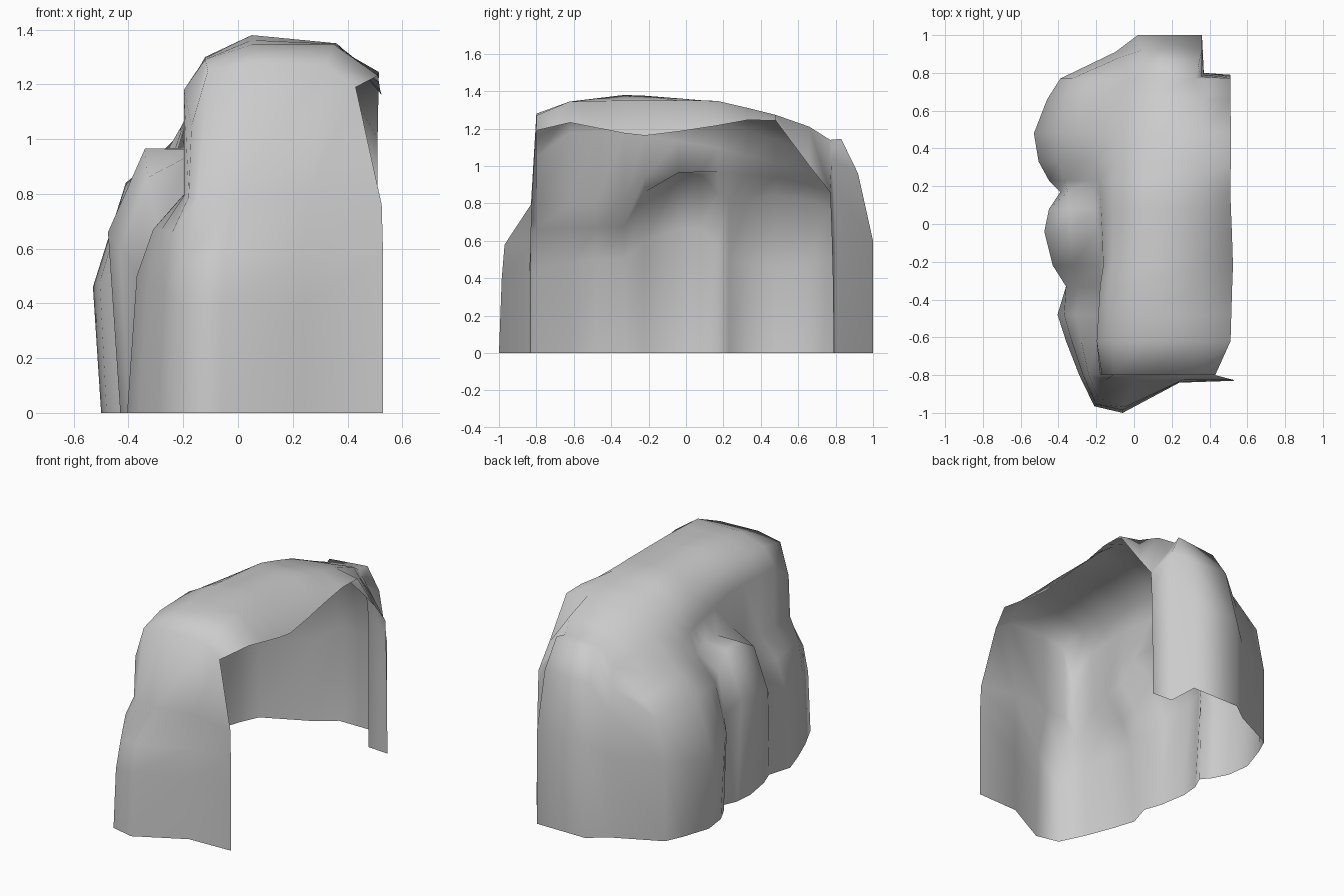
import bpy, bmesh, math

# Lower lobed wall: y, foot x, belly (x, z), shoulder (x, z)
LOWER = [
    (-0.80, -0.29, -0.27, 0.45, -0.24, 0.66),
    (-0.62, -0.36, -0.33, 0.48, -0.28, 0.67),
    (-0.48, -0.405, -0.37, 0.50, -0.31, 0.67),
    (-0.33, -0.36, -0.36, 0.50, -0.29, 0.68),
    (-0.22, -0.40, -0.43, 0.60, -0.33, 0.86),
    (-0.04, -0.43, -0.475, 0.66, -0.34, 0.965),
    (0.08, -0.42, -0.45, 0.66, -0.34, 0.955),
    (0.17, -0.38, -0.39, 0.58, -0.35, 0.85),
    (0.23, -0.43, -0.45, 0.50, -0.37, 0.81),
    (0.33, -0.48, -0.505, 0.48, -0.40, 0.82),
    (0.48, -0.50, -0.53, 0.46, -0.41, 0.84),
    (0.66, -0.44, -0.46, 0.48, -0.36, 0.82),
    (0.77, -0.39, -0.39, 0.50, -0.33, 0.77),
]
# Hood: y, then (x, z) for neck, side, side top, crest left, crest right, open rim
HOOD = [
    (-0.80, -0.18, 0.79, -0.17, 1.05, -0.11, 1.25, 0.05, 1.28, 0.32, 1.27, 0.43, 1.19),
    (-0.66, -0.20, 0.79, -0.20, 1.18, -0.12, 1.29, 0.05, 1.34, 0.35, 1.345, 0.51, 1.24),
    (-0.33, -0.18, 0.82, -0.18, 1.18, -0.12, 1.30, 0.05, 1.38, 0.36, 1.35, 0.52, 1.175),
    (-0.20, -0.18, 0.96, -0.16, 1.16, -0.115, 1.28, 0.05, 1.375, 0.36, 1.35, 0.525, 1.16),
    (0.16, -0.21, 0.97, -0.18, 1.10, -0.11, 1.24, 0.05, 1.345, 0.36, 1.35, 0.51, 1.215),
    (0.46, -0.30, 0.94, -0.22, 1.02, -0.10, 1.15, 0.05, 1.26, 0.36, 1.28, 0.515, 1.27),
    (0.66, -0.27, 0.90, -0.18, 0.97, -0.07, 1.07, 0.06, 1.17, 0.36, 1.21, 0.51, 1.00),
    (0.77, -0.23, 0.86, -0.12, 0.95, -0.03, 1.03, 0.10, 1.13, 0.32, 1.14, 0.51, 0.86),
]


def hood_at(y):
    y = min(max(y, HOOD[0][0]), HOOD[-1][0])
    for a, b in zip(HOOD, HOOD[1:]):
        if y <= b[0]:
            t = (y - a[0]) / (b[0] - a[0])
            return [p + (q - p) * t for p, q in zip(a, b)][1:]


bm = bmesh.new()


def loft(columns):
    grid = [[bm.verts.new(p) for p in col] for col in columns]
    for a, b in zip(grid, grid[1:]):
        for i in range(len(a) - 1):
            bm.faces.new((a[i], b[i], b[i + 1], a[i + 1]))


# Side wall and roof
sections = []
for y, fx, bx, bz, sx, sz in LOWER:
    h = hood_at(y)
    sections.append([(fx, y, 0), (bx, y, bz), (sx, y, sz)]
                    + [(h[i], y, h[i + 1]) for i in range(0, 12, 2)])
loft(sections)

# Front wall with its bulging foot
f = sections[0]
loft([
    f[:5],
    [(-0.21, -0.965, 0), (-0.20, -0.955, 0.38), (-0.19, -0.92, 0.56), (-0.15, -0.825, 0.78), f[5]],
    [(-0.06, -1.0, 0), (-0.06, -0.985, 0.40), (-0.05, -0.97, 0.58), (0.0, -0.83, 0.78), f[6]],
    [(0.24, -0.84, 0), (0.24, -0.84, 0.40), (0.24, -0.835, 0.58), (0.26, -0.825, 0.80), f[7]],
    [(0.53, -0.83, 0), (0.53, -0.83, 0.40), (0.53, -0.83, 0.58), (0.525, -0.825, 0.76), f[8]],
])

# Back wall with its projecting buttress
b = sections[-1]
loft([
    b[:5],
    [(-0.10, 0.91, 0), (-0.10, 0.91, 0.52), (-0.08, 0.88, 0.78), (-0.05, 0.83, 0.93), b[5]],
    [(0.02, 1.0, 0), (0.02, 1.0, 0.60), (0.04, 0.92, 0.96), (0.07, 0.83, 1.12), b[6]],
    [(0.36, 1.0, 0), (0.36, 1.0, 0.60), (0.36, 0.92, 0.96), (0.34, 0.83, 1.145), b[7]],
    [(0.37, 0.80, 0), (0.37, 0.80, 0.60), (0.37, 0.79, 0.88), (0.36, 0.78, 1.04), b[7]],
    [(0.51, 0.79, 0), (0.51, 0.785, 0.40), (0.51, 0.78, 0.60), (0.51, 0.775, 0.75), b[8]],
])

# Join seams and finish as one open shell
bmesh.ops.remove_doubles(bm, verts=bm.verts, dist=0.0005)
bmesh.ops.recalc_face_normals(bm, faces=bm.faces)
if sum(fc.normal.z * fc.calc_area() for fc in bm.faces) < 0:
    bmesh.ops.reverse_faces(bm, faces=bm.faces)
mesh = bpy.data.meshes.new("rock_shelter")
bm.to_mesh(mesh)
bm.free()
rock = bpy.data.objects.new("rock_shelter", mesh)
bpy.context.collection.objects.link(rock)
bpy.context.view_layer.objects.active = rock
rock.select_set(True)
bpy.ops.object.shade_smooth_by_angle(angle=math.radians(100))
